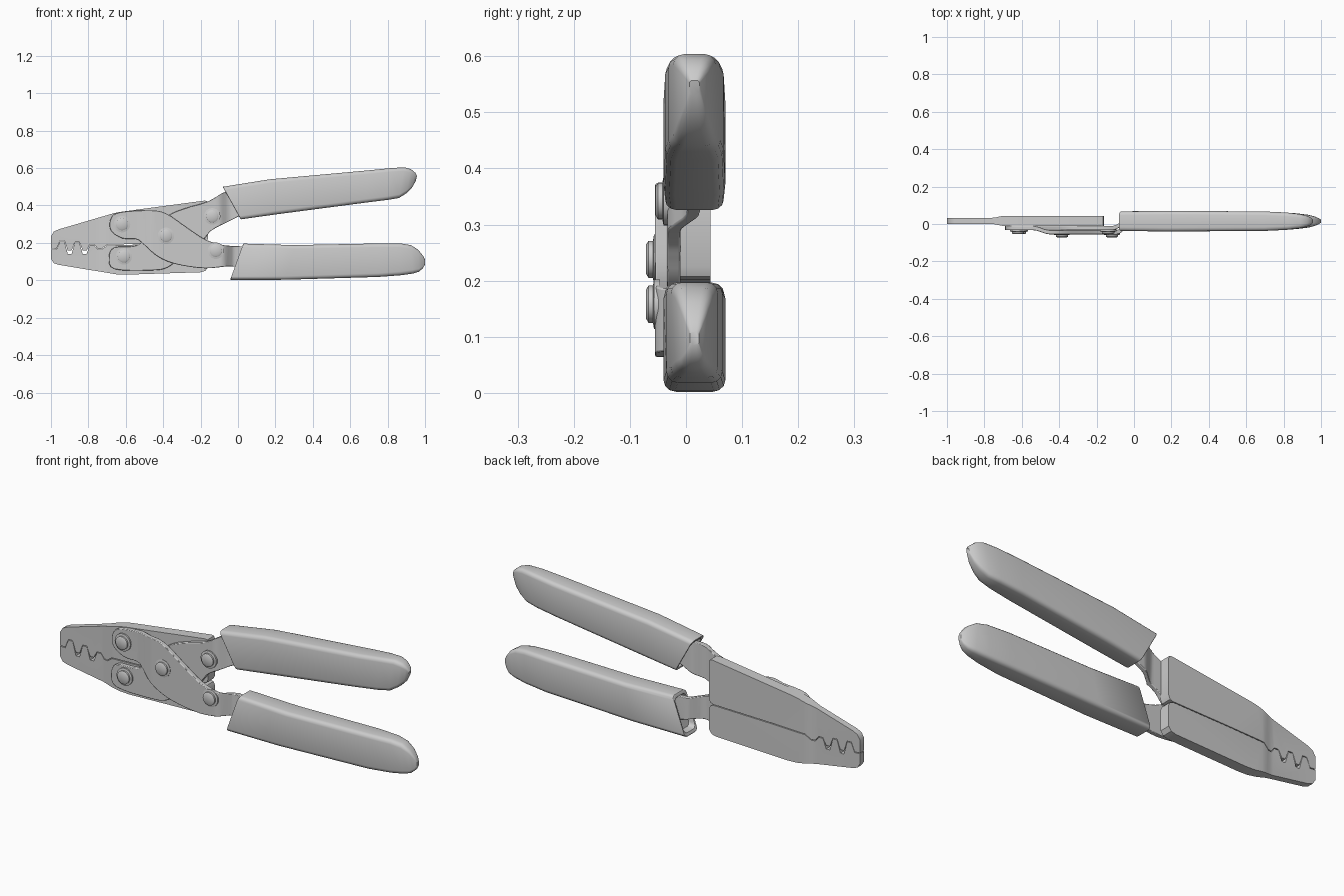
import bpy, bmesh, math
from mathutils import Vector

if "Cube" in bpy.data.objects:
    bpy.data.objects.remove(bpy.data.objects["Cube"])


def finish(bm, name, bevel=0.0, angle=35):
    bmesh.ops.recalc_face_normals(bm, faces=bm.faces)
    me = bpy.data.meshes.new(name)
    bm.to_mesh(me)
    bm.free()
    ob = bpy.data.objects.new(name, me)
    bpy.context.collection.objects.link(ob)
    bpy.ops.object.select_all(action='DESELECT')
    ob.select_set(True)
    bpy.context.view_layer.objects.active = ob
    bpy.ops.object.shade_smooth_by_angle(angle=math.radians(angle))
    if bevel:
        m = ob.modifiers.new("bevel", 'BEVEL')
        m.width, m.segments, m.angle_limit = bevel, 2, math.radians(50)
    return ob


def smooth(pts, n=4):
    """Closed Catmull-Rom outline through the points."""
    out, k = [], len(pts)
    for i in range(k):
        a, b, c, d = (Vector(pts[(i + j) % k]) for j in (-1, 0, 1, 2))
        for s in range(n):
            t = s / n
            out.append(0.5 * (2 * b + (c - a) * t + (2 * a - 5 * b + 4 * c - d) * t * t
                              + (3 * b - a - 3 * c + d) * t ** 3))
    return out


def ramp(x, keys):
    """Piecewise eased interpolation of (x, value) keys."""
    if x <= keys[0][0]:
        return keys[0][1]
    for (x0, v0), (x1, v1) in zip(keys, keys[1:]):
        if x <= x1:
            t = (x - x0) / (x1 - x0)
            return v0 + (v1 - v0) * t * t * (3 - 2 * t)
    return keys[-1][1]


def plate(name, outline, y0, y1, cuts, shape, bevel=0.0):
    """Extrude an xz outline, slice it at x cuts and reshape its y."""
    bm = bmesh.new()
    f = bm.faces.new([bm.verts.new((p[0], y0, p[1])) for p in outline])
    ext = bmesh.ops.extrude_face_region(bm, geom=[f], use_keep_orig=True)
    for v in ext['geom']:
        if isinstance(v, bmesh.types.BMVert):
            v.co.y = y1
    for x in cuts:
        bmesh.ops.bisect_plane(bm, geom=bm.verts[:] + bm.edges[:] + bm.faces[:],
                               plane_co=(x, 0, 0), plane_no=(1, 0, 0))
    for v in bm.verts:
        v.co.y = shape(v.co.x, v.co.y)
    return finish(bm, name, bevel)


def grip(name, stations, cy=0.015):
    """Loft rounded rectangles between top and bottom edge points."""
    bm = bmesh.new()

    def ring(top, bot, hw, scale=1.0, shift=0.0):
        t, b = Vector(top), Vector(bot)
        mid, axis = (t + b) / 2, (t - b).normalized()
        hh = (t - b).length / 2 * scale
        hw *= scale
        r = min(0.02, hw * 0.6, hh * 0.6)
        vs = []
        for q, (sx, sy) in enumerate(((1, 1), (-1, 1), (-1, -1), (1, -1))):
            for k in range(4):
                a = math.pi / 2 * (q + k / 3)
                w = sx * (hw - r) + r * math.cos(a)
                p = mid + axis * (sy * (hh - r) + r * math.sin(a))
                vs.append(bm.verts.new((p.x + shift, cy + w, p.y)))
        return vs

    first = stations[0]
    # recessed mouth, lip, then the body to the tip
    rings = [ring(*first, 0.78, 0.03), ring(*first, 0.84), ring(*first, 0.97, -0.002)]
    rings += [ring(*s) for s in stations]
    for r0, r1 in zip(rings, rings[1:]):
        for i in range(16):
            j = (i + 1) % 16
            bm.faces.new((r0[i], r0[j], r1[j], r1[i]))
    bm.faces.new(rings[0])
    bm.faces.new(rings[-1])
    return finish(bm, name, angle=40)


def rivet(name, x, z, y):
    """Washer and domed head turned about the y axis."""
    prof = [(0.044, 0.004), (0.044, -0.007), (0.033, -0.009), (0.033, -0.017), (0.026, -0.021)]
    bm = bmesh.new()
    n = 24
    rings = [[bm.verts.new((x + r * math.cos(2 * math.pi * i / n), y + d,
                            z + r * math.sin(2 * math.pi * i / n))) for i in range(n)]
             for r, d in prof]
    for a, b in zip(rings, rings[1:]):
        for i in range(n):
            bm.faces.new((a[i], a[(i + 1) % n], b[(i + 1) % n], b[i]))
    bm.faces.new(rings[0])
    bm.faces.new(rings[-1])
    finish(bm, name)


# Jaws: meshing crimp teeth along the parting line, thinner nose
def parting(valley, off):
    pts = [(-1, 0.17 + off), (-0.97, 0.168 + off)]
    for x, top, last in ((-0.94, 0.212, False), (-0.86, 0.205, False), (-0.78, 0.192, True)):
        pts += [(x - 0.012, top + off), (x + 0.012, top + off)]
        z = 0.168 if last else valley
        pts += [(x + 0.03, z + off), (x + 0.05, z + off)]
    return pts + [(-0.7, 0.19 + off), (-0.5, 0.196 + off)]


def jaw_y(x, y):
    return 0.0165 + y * ramp(x, [(-0.76, 0.0165), (-0.69, 0.0275)])


jaw_cuts = (-0.76, -0.742, -0.725, -0.708, -0.69)
plate("upper_jaw", parting(0.158, 0) + [(-0.185, 0.202), (-0.168, 0.207), (-0.16, 0.225),
      (-0.16, 0.41), (-0.165, 0.424), (-0.18, 0.426), (-0.62, 0.367), (-0.66, 0.36),
      (-0.96, 0.272), (-0.985, 0.26), (-1, 0.235)], -1, 1, jaw_cuts, jaw_y)
plate("lower_jaw", parting(0.144, -0.004) + [(-0.185, 0.198), (-0.168, 0.192), (-0.16, 0.175),
      (-0.16, 0.07), (-0.175, 0.05), (-0.2, 0.043), (-0.6, 0.03), (-0.65, 0.032),
      (-0.96, 0.083), (-0.985, 0.092), (-1, 0.115)], -1, 1, jaw_cuts, jaw_y)

# Crossing arms: rear one flat, front one stepped over it; both kick back into the grips
bend = [-0.14 + 0.015 * i for i in range(8)]
rear = smooth([(-0.54, 0.187), (-0.66, 0.176), (-0.69, 0.123), (-0.66, 0.06), (-0.47, 0.053),
               (-0.374, 0.07), (-0.283, 0.145), (-0.2, 0.2), (-0.166, 0.24), (-0.128, 0.275),
               (0.01, 0.345), (0.06, 0.38), (0.03, 0.455), (-0.06, 0.475), (-0.16, 0.422),
               (-0.283, 0.385), (-0.374, 0.345), (-0.47, 0.255)])
plate("upper_arm", rear, -0.033, -0.01, bend,
      lambda x, y: y + ramp(x, [(-0.11, 0), (-0.04, 0.035)]), 0.003)
front = smooth([(-0.62, 0.225), (-0.68, 0.267), (-0.68, 0.33), (-0.63, 0.364), (-0.47, 0.374),
                (-0.385, 0.358), (-0.283, 0.289), (-0.176, 0.219), (-0.07, 0.187), (0.09, 0.166),
                (0.09, 0.05), (-0.03, 0.075), (-0.176, 0.064), (-0.33, 0.086), (-0.43, 0.128),
                (-0.51, 0.198), (-0.545, 0.22)])
plate("lower_arm", front, -0.033, -0.01, bend + [-0.54 + 0.015 * i for i in range(7)] + [-0.03, -0.015],
      lambda x, y: y + ramp(x, [(-0.54, 0), (-0.45, -0.022), (-0.09, -0.022), (-0.01, 0.035)]), 0.003)

# Rivets
for name, x, z, y in (("jaw_rivet_upper", -0.62, 0.3, -0.033), ("jaw_rivet_lower", -0.61, 0.128, -0.033),
                      ("pivot_rivet", -0.385, 0.238, -0.05), ("arm_rivet_upper", -0.138, 0.342, -0.033),
                      ("arm_rivet_lower", -0.118, 0.158, -0.05)):
    rivet(name, x, z, y)

# Grips
grip("upper_grip", [((-0.08, 0.5), (0.016, 0.326), 0.052), ((0.17, 0.54), (0.2, 0.352), 0.055),
                    ((0.7, 0.588), (0.68, 0.415), 0.052), ((0.82, 0.6), (0.8, 0.43), 0.046),
                    ((0.89, 0.604), (0.86, 0.44), 0.038), ((0.925, 0.594), (0.9, 0.465), 0.03),
                    ((0.948, 0.575), (0.93, 0.495), 0.019), ((0.957, 0.557), (0.95, 0.53), 0.009)])
grip("lower_grip", [((0.03, 0.196), (-0.04, 0.002), 0.053), ((0.3, 0.188), (0.25, 0.003), 0.055),
                    ((0.75, 0.197), (0.75, 0.018), 0.05), ((0.87, 0.197), (0.87, 0.027), 0.042),
                    ((0.925, 0.188), (0.935, 0.036), 0.034), ((0.965, 0.162), (0.968, 0.046), 0.025),
                    ((0.99, 0.13), (0.988, 0.064), 0.015), ((1.0, 0.11), (1.0, 0.085), 0.008)])
